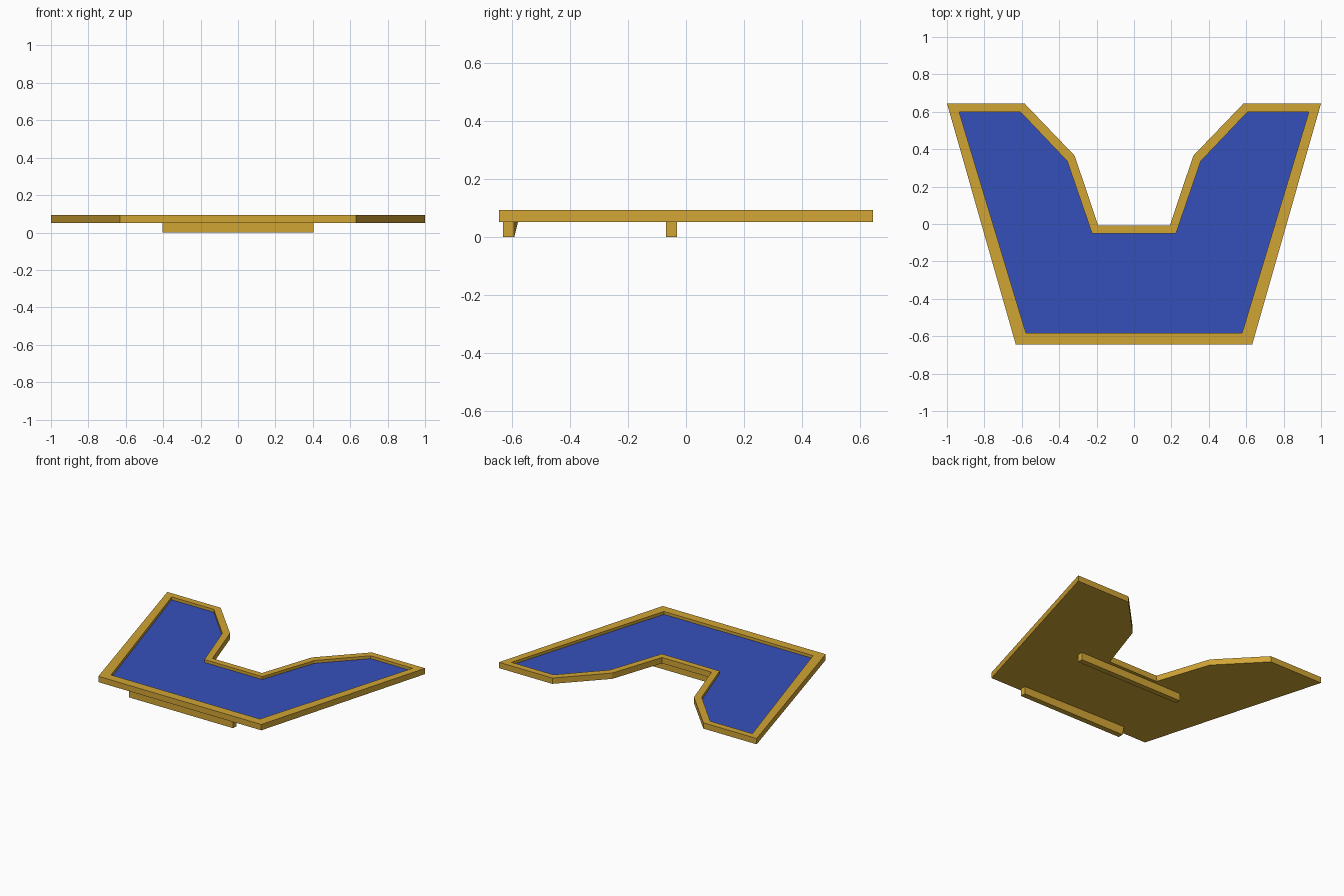
import bpy, bmesh

if "Cube" in bpy.data.objects:
    bpy.data.objects.remove(bpy.data.objects["Cube"])

def material(name, rgb):
    m = bpy.data.materials.new(name)
    m.diffuse_color = (*rgb, 1)
    m.use_nodes = True
    m.node_tree.nodes["Principled BSDF"].inputs["Base Color"].default_value = m.diffuse_color
    return m

GOLD = material("gold", (0.64, 0.375, 0.036))
BLUE = material("blue", (0.036, 0.08, 0.50))

def finish(name, bm, *mats):
    bmesh.ops.recalc_face_normals(bm, faces=bm.faces)
    me = bpy.data.meshes.new(name)
    bm.to_mesh(me)
    bm.free()
    for m in mats:
        me.materials.append(m)
    ob = bpy.data.objects.new(name, me)
    bpy.context.collection.objects.link(ob)
    return ob

def mirrored(half):
    """Close a right-hand half outline across x = 0."""
    return half + [(-x, y) for x, y in reversed(half)]

# Outline of the tray and of its recessed panel (right half, front to notch)
outer = mirrored([(0.632, -0.645), (1.0, 0.645), (0.586, 0.645), (0.317, 0.365), (0.192, -0.008)])
inner = mirrored([(0.578, -0.582), (0.935, 0.600), (0.608, 0.600), (0.357, 0.336), (0.224, -0.052)])
BOTTOM, FLOOR, TOP = 0.052, 0.073, 0.093

# Tray: underside, outer wall, rim, inner wall and blue floor
bm = bmesh.new()
rings = [[bm.verts.new((x, y, z)) for x, y in pts]
         for pts, z in ((outer, BOTTOM), (outer, TOP), (inner, TOP), (inner, FLOOR))]
n = len(outer)
for a, b in zip(rings, rings[1:]):
    for i in range(n):
        j = (i + 1) % n
        bm.faces.new((a[i], a[j], b[j], b[i]))
bm.faces.new(rings[0][::-1])
bm.faces.new(rings[-1]).material_index = 1
finish("tray", bm, GOLD, BLUE)

# Two support bars under the tray; the front one flares at its left end
def bar(name, y, flare=0.0):
    bm = bmesh.new()
    bmesh.ops.create_cube(bm, size=1)
    for v in bm.verts:
        left_top_back = v.co.x < 0 and v.co.y > 0 and v.co.z > 0
        v.co = (v.co.x * 0.806, y + v.co.y * 0.038, (v.co.z + 0.5) * BOTTOM)
        if left_top_back:
            v.co.y += flare
    finish(name, bm, GOLD)

bar("front_support_bar", -0.611, 0.013)
bar("rear_support_bar", -0.050)
